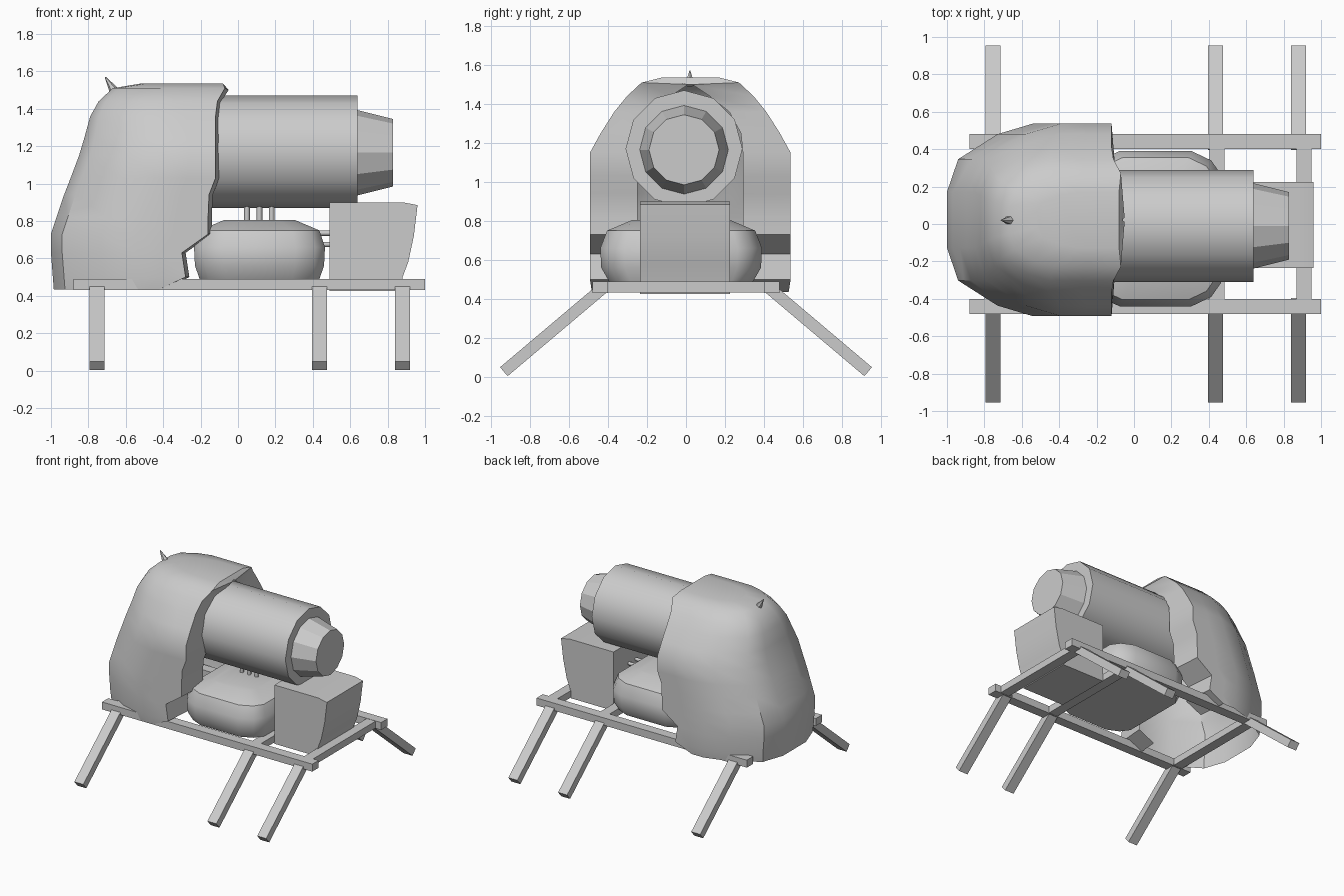
import bpy, bmesh, math
from mathutils import Vector, Matrix

if "Cube" in bpy.data.objects:
    bpy.data.objects.remove(bpy.data.objects["Cube"])


def finish(name, bm, smooth=None):
    bmesh.ops.recalc_face_normals(bm, faces=bm.faces)
    me = bpy.data.meshes.new(name)
    bm.to_mesh(me)
    bm.free()
    ob = bpy.data.objects.new(name, me)
    bpy.context.collection.objects.link(ob)
    if smooth:
        bpy.ops.object.select_all(action='DESELECT')
        ob.select_set(True)
        bpy.context.view_layer.objects.active = ob
        bpy.ops.object.shade_smooth_by_angle(angle=math.radians(smooth))
    return ob


def box(name, lo, hi):
    lo, hi = Vector(lo), Vector(hi)
    bm = bmesh.new()
    bmesh.ops.create_cube(bm, size=1)
    bmesh.ops.scale(bm, vec=hi - lo, verts=bm.verts)
    bmesh.ops.translate(bm, vec=(lo + hi) / 2, verts=bm.verts)
    return finish(name, bm)


def rod(name, a, b, r1, r2, sides, smooth=None):
    a, b = Vector(a), Vector(b)
    bm = bmesh.new()
    bmesh.ops.create_cone(bm, cap_ends=True, segments=sides, radius1=r1, radius2=r2, depth=(b - a).length)
    rot = (b - a).to_track_quat('Z', 'Y').to_matrix().to_4x4()
    bmesh.ops.transform(bm, matrix=Matrix.Translation((a + b) / 2) @ rot, verts=bm.verts)
    return finish(name, bm, smooth)


# Frame rails, cross beams and splayed legs
for s, side in ((-1, "front"), (1, "back")):
    y0, y1 = sorted((s * 0.40, s * 0.48))
    box(side + "_rail", (-0.88, y0, 0.43), (1.0, y1, 0.49))
    for i, x in enumerate((-0.755, 0.435, 0.88)):
        a, b = Vector((x, s * 0.415, 0.465)), Vector((x, s * 0.935, 0.026))
        leg = box(f"{side}_leg_{i + 1}", (-0.04, -0.03, -(b - a).length / 2), (0.04, 0.03, (b - a).length / 2))
        leg.location = (a + b) / 2
        leg.rotation_euler = (math.atan2((a - b).z, (a - b).y) - math.pi / 2, 0, 0)
for i, x in enumerate((-0.76, 0.445, 0.91)):
    box(f"cross_beam_{i + 1}", (x - 0.04, -0.44, 0.432), (x + 0.04, 0.44, 0.488))

# Main drum and faceted nose
rod("drum", (-0.3, -0.01, 1.17), (0.64, -0.01, 1.17), 0.30, 0.30, 12, 40)
rod("drum_nose", (0.63, -0.01, 1.165), (0.83, -0.01, 1.165), 0.23, 0.18, 12)

# Rounded tank: stacked eight-sided rings
bm = bmesh.new()
rings = []
for z, a, b in ((0.49, 0.32, 0.37), (0.56, 0.345, 0.41), (0.66, 0.35, 0.415), (0.75, 0.32, 0.38), (0.805, 0.19, 0.25)):
    pts = ((1, .7), (.85, .88), (.55, 1), (-.55, 1), (-.85, .88), (-1, .7),
           (-1, -.7), (-.85, -.88), (-.55, -1), (.55, -1), (.85, -.88), (1, -.7))
    rings.append([bm.verts.new((0.115 + a * u, -0.025 + b * v, z)) for u, v in pts])
for r, q in zip(rings, rings[1:]):
    for i in range(12):
        j = (i + 1) % 12
        bm.faces.new((r[i], r[j], q[j], q[i]))
bm.faces.new(rings[0])
bm.faces.new(rings[-1])
finish("tank", bm, 35)

# Pipes between the tank, drum and rear box
for i, x in enumerate((0.048, 0.115, 0.18)):
    rod(f"upright_pipe_{i + 1}", (x, -0.02, 0.78), (x, -0.02, 0.89), 0.015, 0.015, 8, 50)
for i, z in enumerate((0.675, 0.735)):
    for j, y in enumerate((-0.06, 0.03)):
        rod(f"side_pipe_{i + 1}_{j + 1}", (0.40, y, z), (0.51, y, z), 0.014, 0.014, 8, 50)

# Rear box: extruded side profile
bm = bmesh.new()
prof = ((.49, .425), (.87, .425), (.88, .50), (.91, .58), (.94, .72), (.96, .885), (.88, .90), (.49, .90))
f = bm.faces.new([bm.verts.new((x, -0.235, z)) for x, z in prof])
ext = bmesh.ops.extrude_face_region(bm, geom=[f])
bmesh.ops.translate(bm, vec=(0, 0.46, 0), verts=[v for v in ext["geom"] if isinstance(v, bmesh.types.BMVert)])
finish("rear_box", bm, 25)

# Hood rows: height, nose x, half width, open edge x, inner rim half width
rows = ((.435, -.985, .505, -.42, .27), (.50, -.99, .515, -.28, .27), (.63, -1, .515, -.30, .27),
        (.73, -1, .515, -.16, .27), (.82, -.97, .515, -.16, .27), (.94, -.93, .515, -.155, .27),
        (1.03, -.895, .515, -.12, .27), (1.15, -.85, .515, -.12, .27), (1.25, -.82, .46, -.12, .26),
        (1.36, -.79, .39, -.12, .20), (1.44, -.745, .325, -.11, .10), (1.51, -.67, .25, -.07, .01),
        (1.535, -.52, .15, -.08, .005))
bm = bmesh.new()
grid = []
for z, xn, w, xe, yi in rows:
    k = 1 if z < 1.2 else 1 - (z - 1.2) * 1.5
    half = [(xe + 0.02, yi, min(z, 1.50)), (xe, w, z), ((xe + xn + .46 * k) / 2, w, z), (xn + .46 * k, w, z),
            (xn + .27 * k, w * .89, z), (xn + .06 * k, w * .63, z), (xn, w * .29, z)]
    pts = [(x, -y, h) for x, y, h in half] + [(x, y, h) for x, y, h in reversed(half)]
    grid.append([bm.verts.new((x, y + 0.022, h)) for x, y, h in pts])
for r, q in zip(grid, grid[1:]):
    for i in range(13):
        bm.faces.new((r[i], r[i + 1], q[i + 1], q[i]))
top = grid[-1]
for i in range(6):
    bm.faces.new((top[i], top[i + 1], top[12 - i], top[13 - i]))
finish("hood", bm, 38)

# Small spike on the hood
rod("hood_spike", (-0.665, 0.02, 1.50), (-0.71, 0.02, 1.57), 0.025, 0.003, 6)
